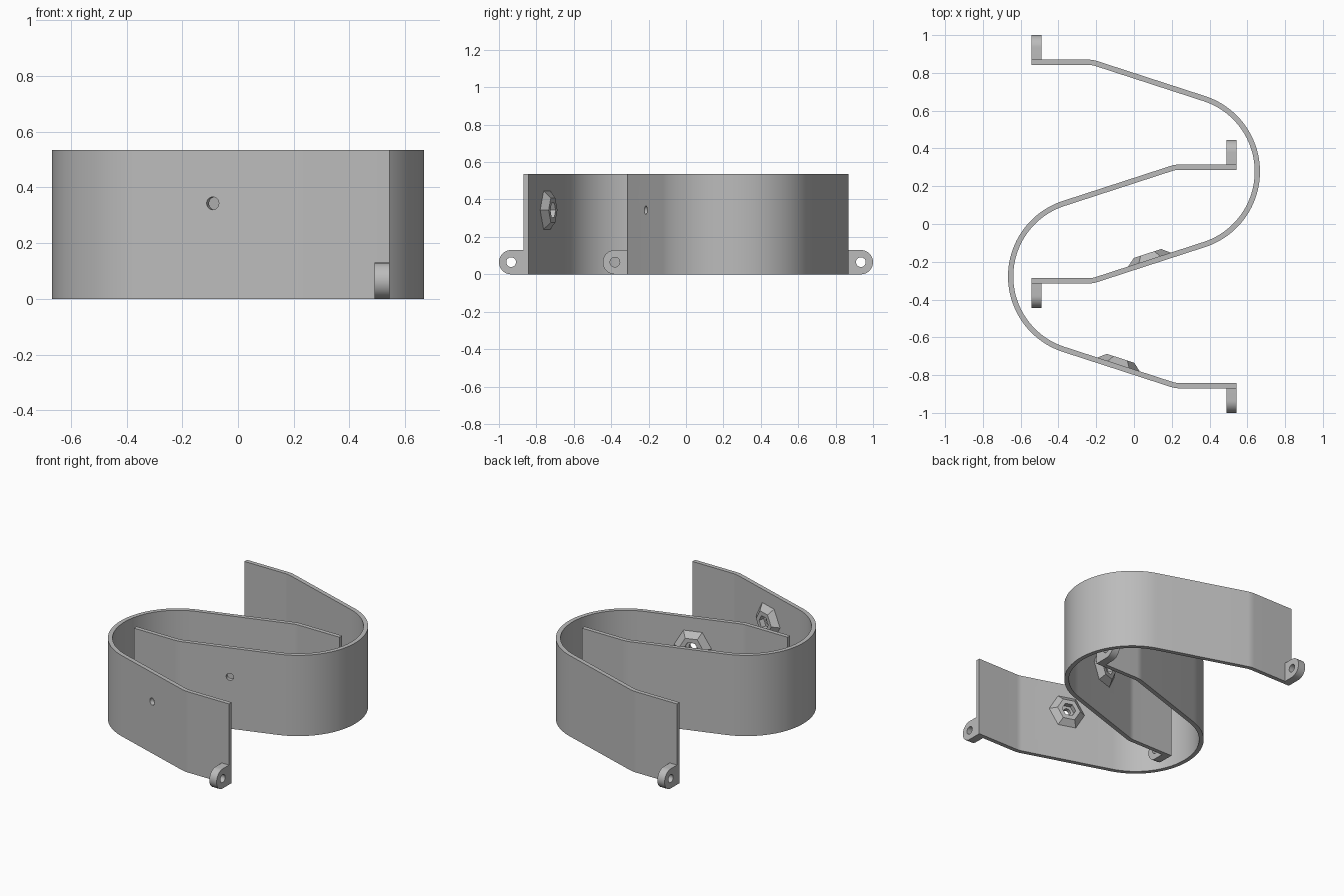
import bpy, bmesh, math
from mathutils import Vector, Matrix

if "Cube" in bpy.data.objects:
    bpy.data.objects.remove(bpy.data.objects["Cube"])

grey = bpy.data.materials.new("plain grey")
grey.diffuse_color = (0.5, 0.5, 0.5, 1)
grey.use_nodes = True
grey.node_tree.nodes["Principled BSDF"].inputs["Base Color"].default_value = grey.diffuse_color

A = math.radians(18)      # slope of the legs
R, CX, CY = 0.42, 0.247, 0.2775   # outer bend radius and centre
HALF, END = 0.5925, -0.543        # half width over the flat ends, end position
T, H = 0.028, 0.535               # strip thickness and height
RF = 0.15                         # radius of the small bends
HOLE_Z = 0.343


def make(name, bm):
    bmesh.ops.recalc_face_normals(bm, faces=bm.faces)
    me = bpy.data.meshes.new(name)
    bm.to_mesh(me)
    bm.free()
    me.materials.append(grey)
    ob = bpy.data.objects.new(name, me)
    bpy.context.collection.objects.link(ob)
    return ob


def prism(name, pts, direction):
    bm = bmesh.new()
    f = bm.faces.new([bm.verts.new(p) for p in pts])
    ext = bmesh.ops.extrude_face_region(bm, geom=[f])
    vs = [v for v in ext["geom"] if isinstance(v, bmesh.types.BMVert)]
    bmesh.ops.translate(bm, verts=vs, vec=direction)
    return make(name, bm)


def drill(ob, centre, axis, radius):
    bm = bmesh.new()
    m = Matrix.Translation(centre) @ Vector(axis).to_track_quat('Z', 'Y').to_matrix().to_4x4()
    bmesh.ops.create_cone(bm, cap_ends=True, segments=32, radius1=radius,
                          radius2=radius, depth=0.2, matrix=m)
    cutter = make("hole_cutter", bm)
    mod = ob.modifiers.new("hole", 'BOOLEAN')
    mod.object, mod.operation, mod.solver = cutter, 'DIFFERENCE', 'EXACT'
    bpy.context.view_layer.objects.active = ob
    bpy.ops.object.modifier_apply(modifier=mod.name)
    bpy.data.objects.remove(cutter)


def side(d):
    """Half of the strip outline, from the free end to the big bend, inset by d."""
    vx = CX + R * math.sin(A) - (HALF - R * math.cos(A)) / math.tan(A)
    fx, fy = vx - RF * math.tan(A / 2), HALF - RF
    pts = [(END, HALF - d)]
    for i in range(7):
        t = A * i / 6
        pts.append((fx + (RF - d) * math.sin(t), fy + (RF - d) * math.cos(t)))
    for i in range(33):
        t = A + (math.pi / 2 - A) * i / 32
        pts.append((CX + (R - d) * math.sin(t), (R - d) * math.cos(t)))
    return pts


def full(d):
    s = side(d)
    return s + [(x, -y) for x, y in reversed(s[:-1])]


# curved strip
outline = [(x, y + CY, 0) for x, y in full(0) + full(T)[::-1]]
strip = prism("right_strip", outline, (0, 0, H))

# mounting point for the nut boss on the inside of the lower leg
n = Vector((-math.sin(A), math.cos(A), 0))
u = Vector((math.cos(A), math.sin(A), 0))
up = Vector((0, 0, 1))
base = Vector((CX, CY, 0)) - n * (R - T)
base += u * ((0.082 - base.x) / u.x) + up * HOLE_Z
drill(strip, base, n, 0.023)

# tapered hexagonal boss with a hexagonal nut pocket
bm = bmesh.new()
rings = []
for r, h in ((0.118, -0.004), (0.118, 0), (0.076, 0.034), (0.045, 0.034), (0.045, -0.004)):
    rings.append([bm.verts.new(base + n * h + u * r * math.cos(k * math.pi / 3)
                               + up * r * math.sin(k * math.pi / 3)) for k in range(6)])
for a, b in zip(rings, rings[1:] + rings[:1]):
    for k in range(6):
        j = (k + 1) % 6
        bm.faces.new((a[k], a[j], b[j], b[k]))
boss = make("right_nut_boss", bm)

# rounded mounting tabs at both free ends
parts = [strip, boss]
for label, s in (("back", 1), ("front", -1)):
    r = 0.065
    pts = [(HALF - T / 2, 0)]
    pts += [(HALF + r + r * math.cos(t), r + r * math.sin(t))
            for t in (math.pi * (i / 24 - 0.5) for i in range(25))]
    pts.append((HALF - T / 2, 2 * r))
    tab = prism("right_%s_tab" % label, [(END, CY + s * y, z) for y, z in pts], (0.053, 0, 0))
    drill(tab, (END + 0.026, CY + s * (HALF + r), r), (1, 0, 0), 0.026)
    parts.append(tab)

# matching half, mirrored left to right and moved forward
for ob in list(parts):
    bm = bmesh.new()
    bm.from_mesh(ob.data)
    for v in bm.verts:
        v.co = (-v.co.x, v.co.y - 2 * CY, v.co.z)
    parts.append(make(ob.name.replace("right", "left"), bm))

# smooth curves, sharp corners
bpy.ops.object.select_all(action='DESELECT')
for ob in parts:
    ob.select_set(True)
bpy.context.view_layer.objects.active = strip
bpy.ops.object.shade_smooth_by_angle(angle=math.radians(25))
